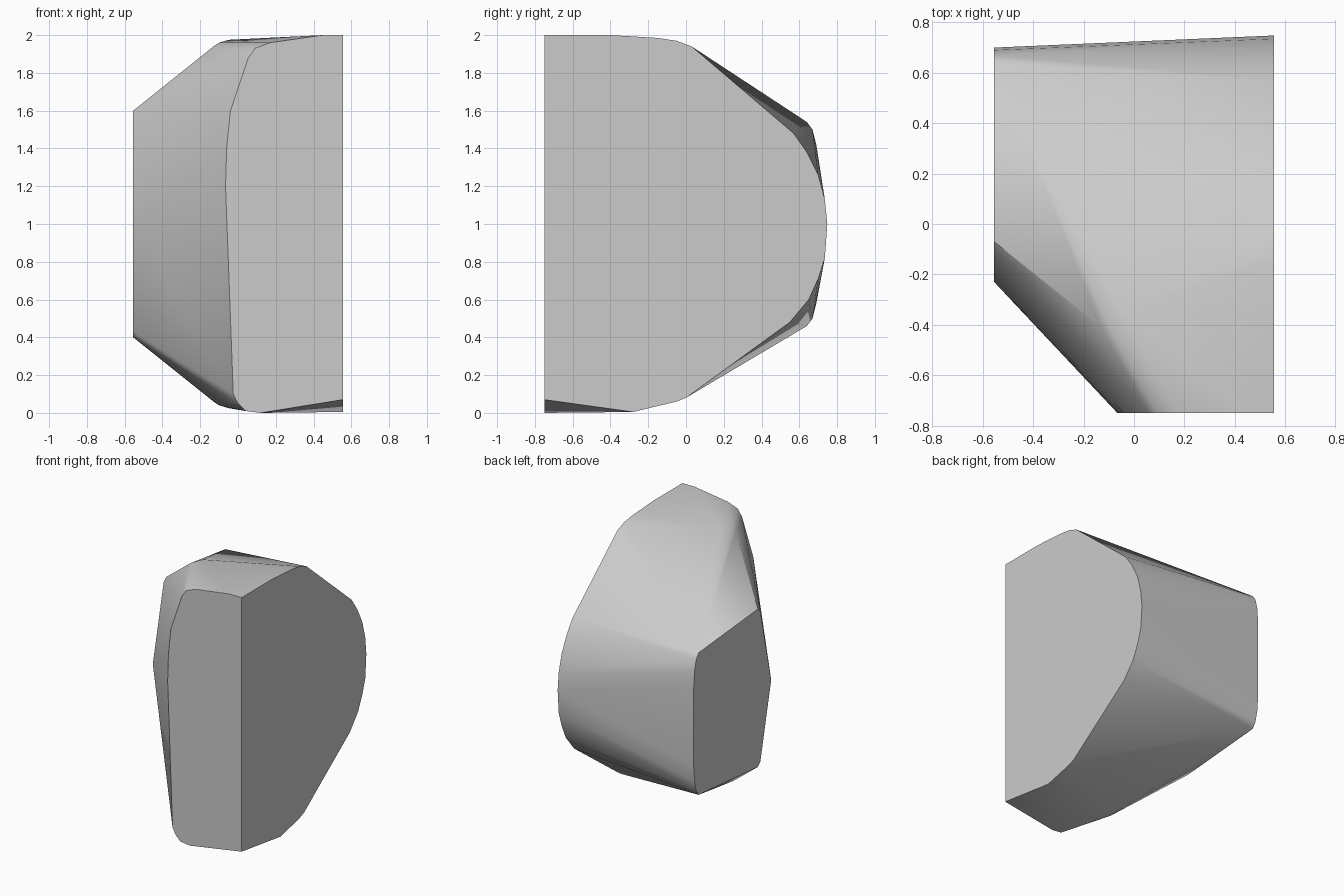
import bpy
import bmesh
import math

cube = bpy.data.objects.get("Cube")
if cube:
    bpy.data.objects.remove(cube, do_unlink=True)

HALF_X, HALF_Y = 0.555, 0.75

# Flat left side outline (y, z): straight at the front, rounded at the back
left_side = [(-0.75, 2), (-0.4, 2), (-0.15, 1.985), (-0.05, 1.97), (0.03, 1.94),
             (0.57, 1.48), (0.64, 1.38), (0.7, 1.26), (0.735, 1.13), (0.748, 1),
             (0.735, 0.82), (0.7, 0.71), (0.65, 0.6), (0.55, 0.48),
             (0, 0.08), (-0.05, 0.06), (-0.28, 0.005), (-0.75, 0.07)]

# Smaller flat right side: upper half outline (y, z), mirrored about z = 1
right_half = [(-0.23, 1), (-0.1, 1.57), (-0.07, 1.6), (0.64, 1.54),
              (0.67, 1.5), (0.69, 1.42), (0.7, 1.3)]
right_side = right_half + [(y, 2 - z) for y, z in right_half]

# Flat front outline (x, z)
front = [(0.45, 2), (0.17, 1.96), (0.09, 1.93), (0.055, 1.88), (-0.04, 1.6),
         (-0.06, 1.4), (-0.066, 1.2), (-0.06, 1), (-0.025, 0.1),
         (0, 0.05), (0.04, 0.01), (0.12, 0)]

# Rounded shoulder between the outlines, repeated at the bottom
shoulder = [(-0.05, -0.35, 1.975), (-0.1, -0.4, 1.96), (-0.13, -0.41, 1.94)]

points = [(HALF_X, y, z) for y, z in left_side]
points += [(-HALF_X, y, z) for y, z in right_side]
points += [(x, -HALF_Y, z) for x, z in front]
points += shoulder + [(x, y, 2 - z) for x, y, z in shoulder]

# Skin the outlines into one convex block
bm = bmesh.new()
for p in points:
    bm.verts.new(p)
hull = bmesh.ops.convex_hull(bm, input=bm.verts[:])
inside = {g for g in hull["geom_interior"] + hull["geom_unused"]
          if isinstance(g, bmesh.types.BMVert)}
bmesh.ops.delete(bm, geom=list(inside), context="VERTS")
bmesh.ops.dissolve_limit(bm, angle_limit=math.radians(0.5),
                         verts=bm.verts[:], edges=bm.edges[:])
bmesh.ops.recalc_face_normals(bm, faces=bm.faces[:])
mesh = bpy.data.meshes.new("faceted_block")
bm.to_mesh(mesh)
bm.free()
block = bpy.data.objects.new("faceted_block", mesh)
bpy.context.collection.objects.link(block)

# Plain grey material
grey = bpy.data.materials.new("light_grey")
grey.use_nodes = True
color = (0.6, 0.6, 0.6, 1)
grey.diffuse_color = color
for node in grey.node_tree.nodes:
    if node.type == "BSDF_PRINCIPLED":
        node.inputs["Base Color"].default_value = color
mesh.materials.append(grey)

# Smooth rounded parts, crisp flat sides
bpy.ops.object.select_all(action="DESELECT")
block.select_set(True)
bpy.context.view_layer.objects.active = block
bpy.ops.object.shade_smooth_by_angle(angle=math.radians(30))
